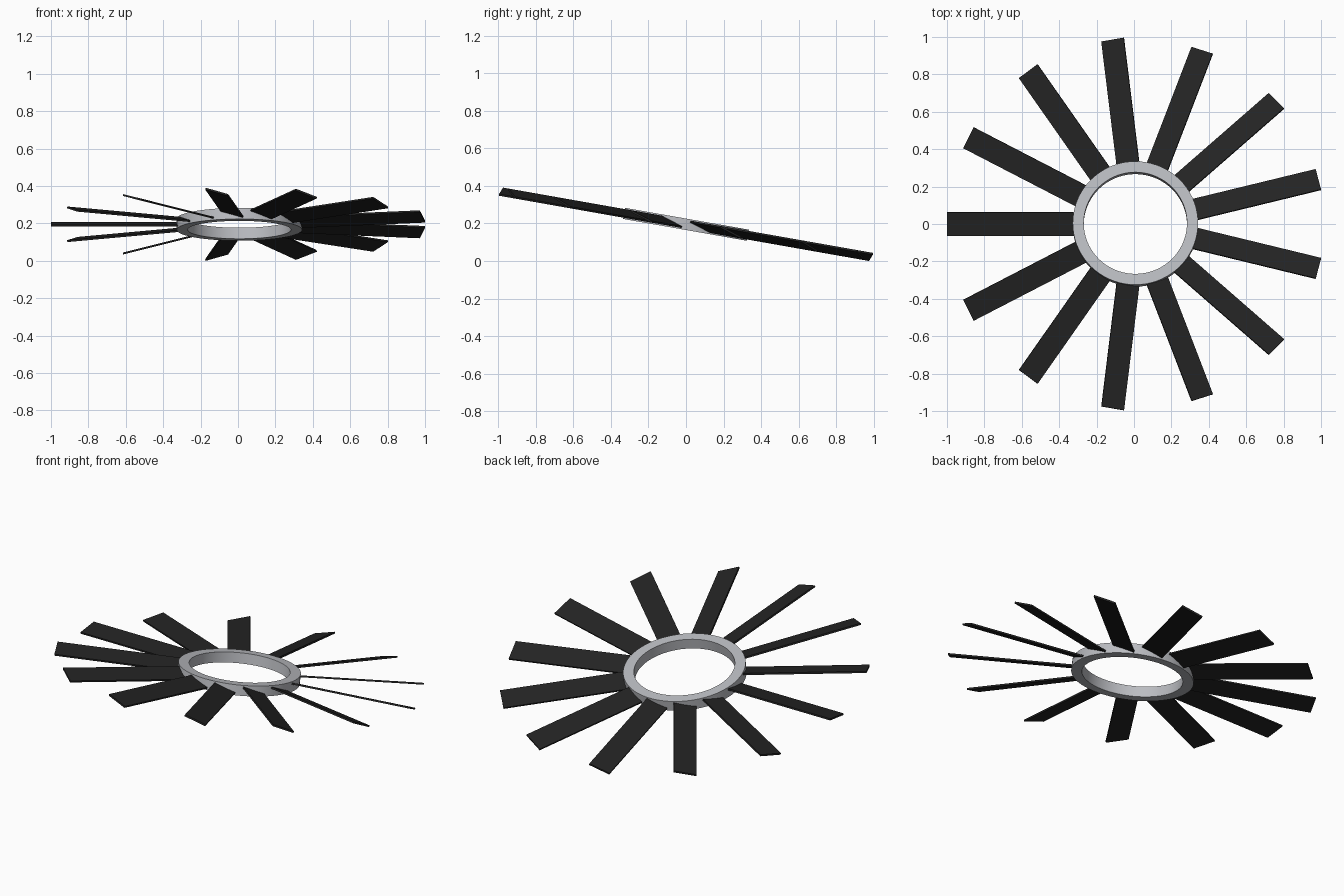
import bpy, bmesh, math
from mathutils import Matrix, Vector

if "Cube" in bpy.data.objects:
    bpy.data.objects.remove(bpy.data.objects["Cube"])

COUNT = 13
TILT = Matrix.Rotation(math.radians(-10), 4, 'X')
PITCH = Matrix.Rotation(math.radians(-17), 4, 'X')
R_TIP, R_ROOT = 1.008, 0.305
WIDTH, THICK = 0.126, 0.01
R_OUT, R_IN, RING_H = 0.335, 0.276, 0.06


def material(name, rgb):
    m = bpy.data.materials.new(name)
    m.diffuse_color = (*rgb, 1)
    m.use_nodes = True
    m.node_tree.nodes["Principled BSDF"].inputs["Base Color"].default_value = m.diffuse_color
    return m


def add_object(name, bm, mat):
    bmesh.ops.recalc_face_normals(bm, faces=bm.faces[:])
    me = bpy.data.meshes.new(name)
    bm.to_mesh(me)
    bm.free()
    me.materials.append(mat)
    ob = bpy.data.objects.new(name, me)
    bpy.context.collection.objects.link(ob)
    return ob


black = material("matte black", (0.017, 0.017, 0.017))
grey = material("light grey", (0.50, 0.51, 0.54))
parts = []

# Hub ring: rectangular section spun around the axis
bm = bmesh.new()
h = RING_H / 2
corners = [(R_IN, -h), (R_OUT, -h), (R_OUT, h), (R_IN, h)]
vs = [bm.verts.new((r, 0, z)) for r, z in corners]
edges = [bm.edges.new((vs[i], vs[(i + 1) % 4])) for i in range(4)]
bmesh.ops.spin(bm, geom=vs + edges, cent=(0, 0, 0), axis=(0, 0, 1),
               angle=math.tau, steps=72)
bmesh.ops.remove_doubles(bm, verts=bm.verts[:], dist=1e-4)
bm.transform(TILT)
ring = add_object("hub_ring", bm, grey)
parts.append(ring)

# Flat pitched blades around the ring
for i in range(COUNT):
    bm = bmesh.new()
    bmesh.ops.create_cube(bm, size=1)
    bm.transform(Matrix.Diagonal((R_TIP - R_ROOT, WIDTH, THICK, 1)))
    bm.transform(Matrix.Translation(((R_TIP + R_ROOT) / 2, 0, 0)) @ PITCH)
    spin = Matrix.Rotation(math.pi + math.tau * i / COUNT, 4, 'Z')
    bm.transform(TILT @ spin)
    parts.append(add_object(f"blade_{i + 1:02d}", bm, black))

# Centre on x and y, rest on z = 0
pts = [v.co for o in parts for v in o.data.vertices]
lo = [min(p[k] for p in pts) for k in range(3)]
hi = [max(p[k] for p in pts) for k in range(3)]
shift = Vector((-(lo[0] + hi[0]) / 2, -(lo[1] + hi[1]) / 2, -lo[2]))
for o in parts:
    o.data.transform(Matrix.Translation(shift))

# Smooth ring walls, sharp rims
bpy.ops.object.select_all(action='DESELECT')
ring.select_set(True)
bpy.context.view_layer.objects.active = ring
bpy.ops.object.shade_smooth_by_angle(angle=math.radians(30))
